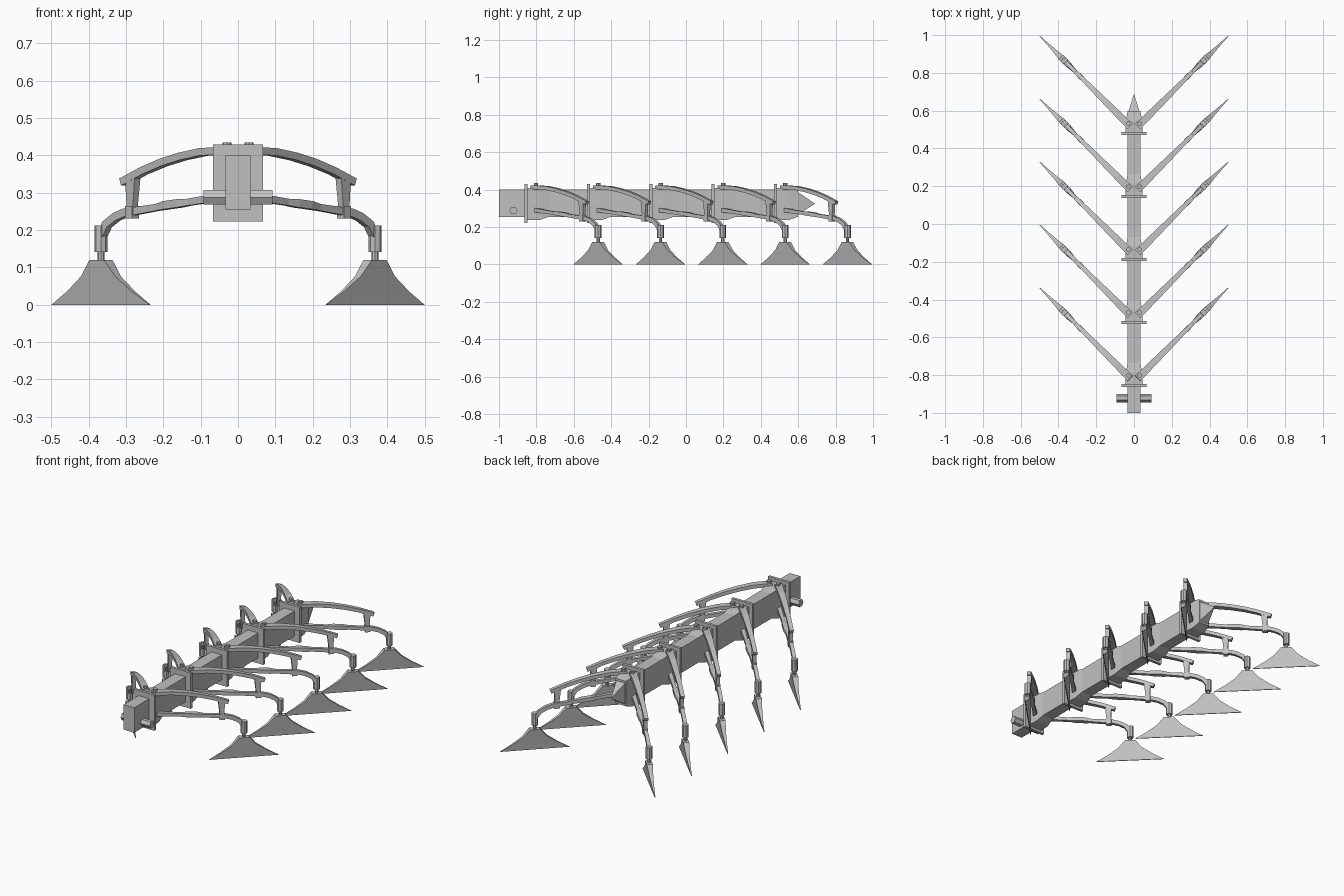
import bpy, bmesh, math
from mathutils import Vector

if "Cube" in bpy.data.objects:
    bpy.data.objects.remove(bpy.data.objects["Cube"])

GREY = (0.53, 0.53, 0.53, 1)
steel = bpy.data.materials.new("grey steel")
steel.diffuse_color = GREY
steel.use_nodes = True
steel.node_tree.nodes["Principled BSDF"].inputs["Base Color"].default_value = GREY

STATIONS = [-0.855 + i / 3 for i in range(5)]
OUT = Vector((1, 1, 0)).normalized()      # arms sweep outward and back
SIDE = Vector((1, -1, 0)).normalized()
UP = Vector((0, 0, 1))


def loft(name, rings, places=(0,), mirror=False):
    """Skin a list of rings, cap the ends and put a copy at each place along y."""
    bm = bmesh.new()
    loops = [[bm.verts.new(p) for p in ring] for ring in rings]
    n = len(loops[0])
    for a, b in zip(loops, loops[1:]):
        for i in range(n):
            j = (i + 1) % n
            bm.faces.new((a[i], a[j], b[j], b[i]))
    bm.faces.new(loops[0])
    bm.faces.new(loops[-1])
    bmesh.ops.remove_doubles(bm, verts=bm.verts, dist=1e-5)
    bmesh.ops.recalc_face_normals(bm, faces=bm.faces)
    mesh = bpy.data.meshes.new(name)
    bm.to_mesh(mesh)
    bm.free()
    mesh.materials.append(steel)
    for y in places:
        ob = bpy.data.objects.new(name, mesh)
        ob.location.y = y
        bpy.context.collection.objects.link(ob)
        if mirror:
            ob.modifiers.new("Mirror", 'MIRROR')


def rect(c, u, v, a, b):
    c = Vector(c)
    return [c + u * a * i + v * b * j for i, j in ((-1, -1), (1, -1), (1, 1), (-1, 1))]


def section(y, half, low, high):
    return [(-half, y, low), (half, y, low), (half, y, high), (-half, y, high)]


def ring(c, u, v, r, n):
    c = Vector(c)
    return [c + (u * math.cos(t) + v * math.sin(t)) * r
            for t in (2 * math.pi * i / n for i in range(n))]


def on_arm(x, z):
    return Vector((x, x + 0.018, z))


def sweep(name, stops):
    """Rectangular bar along the arm plane; stops are x, z, half width, half depth."""
    pts = [on_arm(x, z) for x, z, w, d in stops]
    rings = []
    for i, (x, z, w, d) in enumerate(stops):
        t = (pts[min(i + 1, len(pts) - 1)] - pts[max(i - 1, 0)]).normalized()
        rings.append(rect(pts[i], SIDE, t.cross(SIDE), w, d))
    loft(name, rings, STATIONS, True)


def upright(name, c, low, high, r, n):
    rings = [ring((c[0], c[1], z), Vector((1, 0, 0)), Vector((0, 1, 0)), r, n)
             for z in (low, high)]
    loft(name, rings, STATIONS, True)


# Main beam with pointed tail
loft("main_beam", [section(-1, 0.034, 0.255, 0.4), section(0.58, 0.034, 0.255, 0.4),
                   section(0.69, 0, 0.325, 0.325)])

# Hitch crossbar
loft("hitch_bar", [ring((x, -0.922, 0.288), Vector((0, 1, 0)), UP, 0.022, 6)
                   for x in (-0.093, 0.093)])

# Collars: front flange and tapering sleeve
loft("collar_flange", [section(y, 0.067, 0.223, 0.43) for y in (-0.008, 0.008)], STATIONS)
loft("collar_sleeve", [section(0.008, 0.046, 0.237, 0.41), section(0.07, 0.042, 0.237, 0.41),
                       section(0.12, 0.034, 0.255, 0.4)], STATIONS)

# Pivot pins through the collar
upright("pivot_pin", (0.03, 0.053), 0.26, 0.435, 0.012, 8)

# Curved upper arm
sweep("upper_arm", [(0.02, 0.413, 0.02, 0.01), (0.09, 0.41, 0.018, 0.01),
                    (0.15, 0.397, 0.016, 0.01), (0.2, 0.381, 0.014, 0.01),
                    (0.25, 0.36, 0.012, 0.01), (0.308, 0.329, 0.011, 0.01)])

# Lower arm, swollen at mid length and bent down to the post
sweep("lower_arm", [(0.03, 0.291, 0.012, 0.011), (0.13, 0.275, 0.009, 0.009),
                    (0.155, 0.272, 0.014, 0.011), (0.19, 0.267, 0.014, 0.011),
                    (0.215, 0.261, 0.009, 0.009), (0.3, 0.247, 0.01, 0.011),
                    (0.325, 0.236, 0.01, 0.011), (0.35, 0.216, 0.01, 0.011),
                    (0.367, 0.18, 0.01, 0.011)])

# Drop link between the arms, with its clamp
loft("drop_link", [rect(on_arm(x, z), SIDE, OUT, w, d)
                   for x, z, w, d in ((0.282, 0.338, 0.011, 0.018),
                                      (0.284, 0.24, 0.009, 0.01))], STATIONS, True)
loft("link_clamp", [rect(on_arm(0.284, z), SIDE, OUT, 0.013, 0.014)
                    for z in (0.231, 0.265)], STATIONS, True)

# Foot post and neck
foot = on_arm(0.367, 0)
upright("foot_post", foot, 0.142, 0.212, 0.018, 8)
upright("foot_neck", foot, 0.11, 0.15, 0.009, 8)

# Flared blade, thick at the neck and thin at the ground
loft("blade", [rect(foot + UP * z, SIDE, OUT, w, half)
               for z, w, half in ((0.12, 0.016, 0.028), (0.076, 0.011, 0.065),
                                  (0.036, 0.006, 0.123), (0, 0.002, 0.186))], STATIONS, True)
